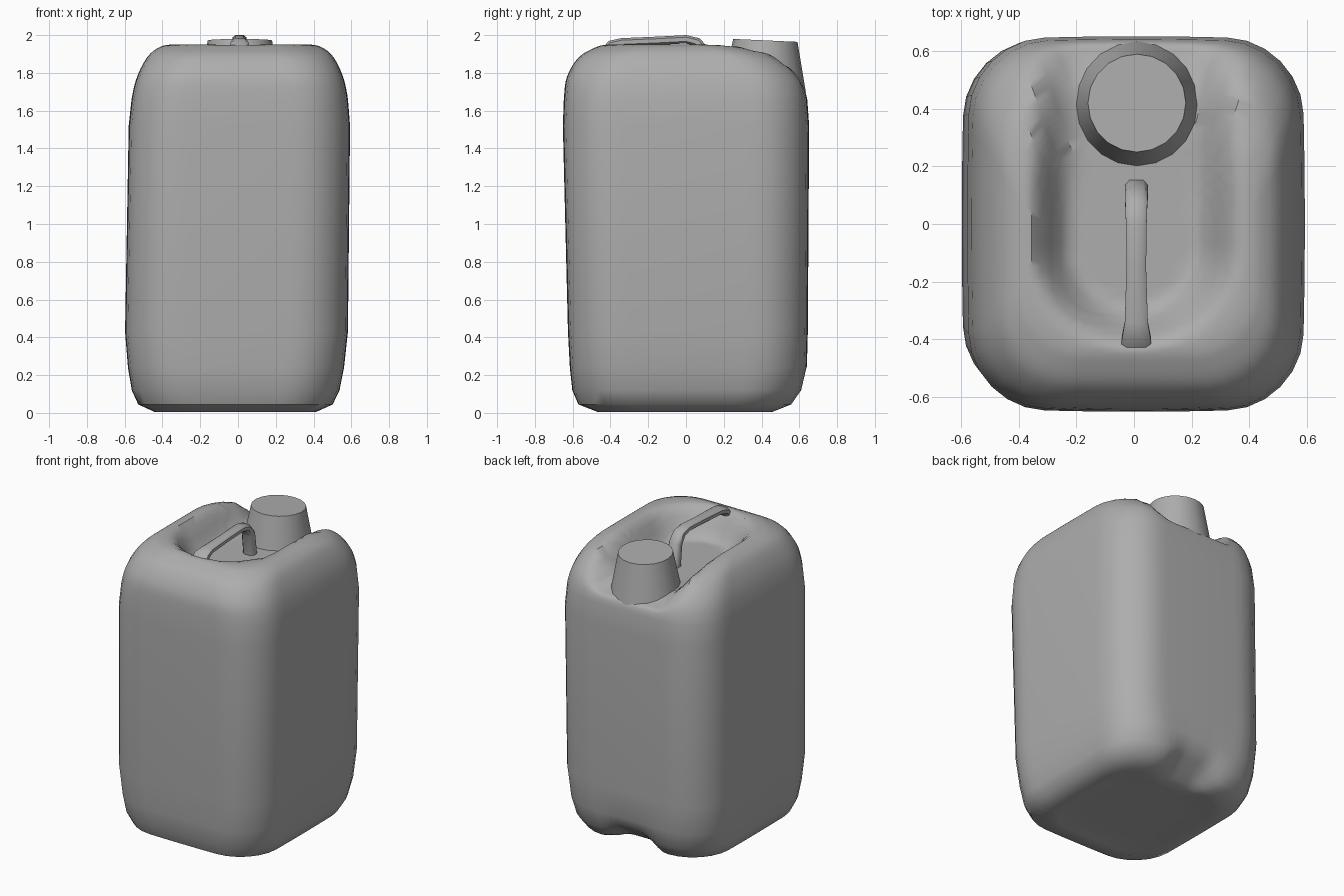
import bpy, bmesh, math
from mathutils import Vector

if "Cube" in bpy.data.objects:
    bpy.data.objects.remove(bpy.data.objects["Cube"])

grey = bpy.data.materials.new("dark_grey_plastic")
grey.diffuse_color = (0.42, 0.42, 0.42, 1)
grey.use_nodes = True
grey.node_tree.nodes["Principled BSDF"].inputs["Base Color"].default_value = grey.diffuse_color


def smooth(a, b, v):
    t = max(0.0, min(1.0, (v - a) / (b - a)))
    return t * t * (3 - 2 * t)


def soft_min(a, b, k=0.06):
    h = max(k - abs(a - b), 0) / k
    return min(a, b) - h * h * k / 4


def loft(name, rings, angle):
    """Skin a list of equal-length closed rings and cap both ends."""
    bm = bmesh.new()
    vs = [[bm.verts.new(p) for p in ring] for ring in rings]
    n = len(rings[0])
    for a, b in zip(vs, vs[1:]):
        for i in range(n):
            j = (i + 1) % n
            bm.faces.new((a[i], a[j], b[j], b[i]))
    bm.faces.new(vs[0][::-1])
    bm.faces.new(vs[-1])
    bmesh.ops.recalc_face_normals(bm, faces=bm.faces)
    me = bpy.data.meshes.new(name)
    bm.to_mesh(me)
    bm.free()
    me.materials.append(grey)
    ob = bpy.data.objects.new(name, me)
    bpy.context.collection.objects.link(ob)
    bpy.ops.object.select_all(action='DESELECT')
    bpy.context.view_layer.objects.active = ob
    ob.select_set(True)
    bpy.ops.object.shade_smooth_by_angle(angle=math.radians(angle))
    return ob


def rounded_ring(hx, y0, y1, r, z, arc=6, side=12):
    """Rounded rectangle with matching point order for every size."""
    corners = [(hx - r, y1 - r, 0), (-hx + r, y1 - r, 90),
               (-hx + r, y0 + r, 180), (hx - r, y0 + r, 270)]
    pts = []
    for k, (cx, cy, a0) in enumerate(corners):
        for i in range(arc + 1):
            a = math.radians(a0 + 90 * i / arc)
            pts.append(Vector((cx + r * math.cos(a), cy + r * math.sin(a), z)))
        nx, ny, na = corners[(k + 1) % 4]
        a = math.radians(na)
        end = Vector((nx + r * math.cos(a), ny + r * math.sin(a), z))
        start = pts[-1]
        pts += [start.lerp(end, i / side) for i in range(1, side)]
    return pts


def shape_body(p):
    """Bow the walls, sink the bowl in the top, lift the notch at the back foot."""
    x, y = p.x, p.y
    p.x = x * (1 - 0.05 * y * y) + 0.014 * (p.z - 1)
    p.y = y * (1 - 0.07 * x * x)
    if p.z > 1.5:
        m = 1 - smooth(0.21, 0.37, math.hypot(p.x, min(0, p.y + 0.07)))
        floor = 1.765 - 0.05 * smooth(0.42, 0.64, p.y)
        p.z += (soft_min(p.z, floor) - p.z) * m
    elif p.z < 0.3:
        m = (1 - smooth(0.08, 0.24, abs(p.x))) * smooth(0.36, 0.56, p.y)
        p.z = max(p.z, p.z + (0.10 - 0.4 * p.z) * m)
    return p


# Body: half width, front y, back y, corner radius, height
keys = [
    (0.10, -0.12, 0.12, 0.06, 0.02), (0.30, -0.34, 0.34, 0.18, 0.018),
    (0.43, -0.47, 0.47, 0.24, 0.006), (0.515, -0.57, 0.56, 0.26, 0.045),
    (0.55, -0.602, 0.612, 0.27, 0.12), (0.572, -0.615, 0.64, 0.27, 0.24),
    (0.59, -0.625, 0.645, 0.26, 0.43), (0.586, -0.652, 0.652, 0.26, 1.52),
    (0.573, -0.647, 0.642, 0.26, 1.66), (0.545, -0.63, 0.605, 0.26, 1.78),
    (0.495, -0.57, 0.51, 0.25, 1.88), (0.44, -0.49, 0.38, 0.23, 1.93),
    (0.37, -0.415, 0.25, 0.20, 1.95), (0.20, -0.25, 0.09, 0.11, 1.95),
    (0.02, -0.09, -0.05, 0.01, 1.95)]


def spline(i, t):
    """Catmull-Rom between body keys i and i + 1."""
    k = [keys[max(0, min(len(keys) - 1, i + d))] for d in (-1, 0, 1, 2)]
    return [b + 0.5 * t * (c - a + t * (2 * a - 5 * b + 4 * c - d + t * (3 * (b - c) + d - a)))
            for a, b, c, d in zip(*k)]


rings = []
for i in range(len(keys) - 1):
    steps = 5 if i >= 8 else 3 if i < 2 else 1
    for s in range(steps):
        t = s / steps
        lerp = [a + (b - a) * t for a, b in zip(keys[i], keys[i + 1])]
        rings.append(spline(i, t) if 8 <= i < 12 else lerp)
rings.append(keys[-1])
loft("can_body", [[shape_body(p) for p in rounded_ring(*k)] for k in rings], 42)

# Handle: y, z, half width, half thickness along the path
path = [(-0.46, 1.87, 0.058, 0.024), (-0.395, 1.95, 0.05, 0.024),
        (-0.34, 1.962, 0.040, 0.022), (-0.15, 1.970, 0.034, 0.022),
        (0.0, 1.978, 0.036, 0.022), (0.06, 1.963, 0.038, 0.024),
        (0.10, 1.91, 0.04, 0.030), (0.122, 1.74, 0.04, 0.034)]
sections = []
for i, (y, z, w, t) in enumerate(path):
    p, q = path[max(i - 1, 0)], path[min(i + 1, len(path) - 1)]
    d = Vector((0, q[0] - p[0], q[1] - p[1])).normalized()
    nrm = Vector((0, -d.z, d.y))
    c = Vector((0.008, y, z))
    prof = [(1, .5), (.6, 1), (-.6, 1), (-1, .5), (-1, -.5), (-.6, -1), (.6, -1), (1, -.5)]
    sections.append([c + Vector((u * w, 0, 0)) + nrm * v * t for u, v in prof])
loft("handle", sections, 50)

# Cap: tapered, slightly tilted toward the back
cap = []
for r, cy, z in [(0.222, 0.413, 1.705), (0.17, 0.42, 1.972)]:
    ring = []
    for i in range(20):
        a = 2 * math.pi * i / 20
        dy = r * math.sin(a)
        ring.append(Vector((0.01 + r * math.cos(a), cy + dy, z - 0.045 * dy)))
    cap.append(ring)
loft("cap", cap, 30)
